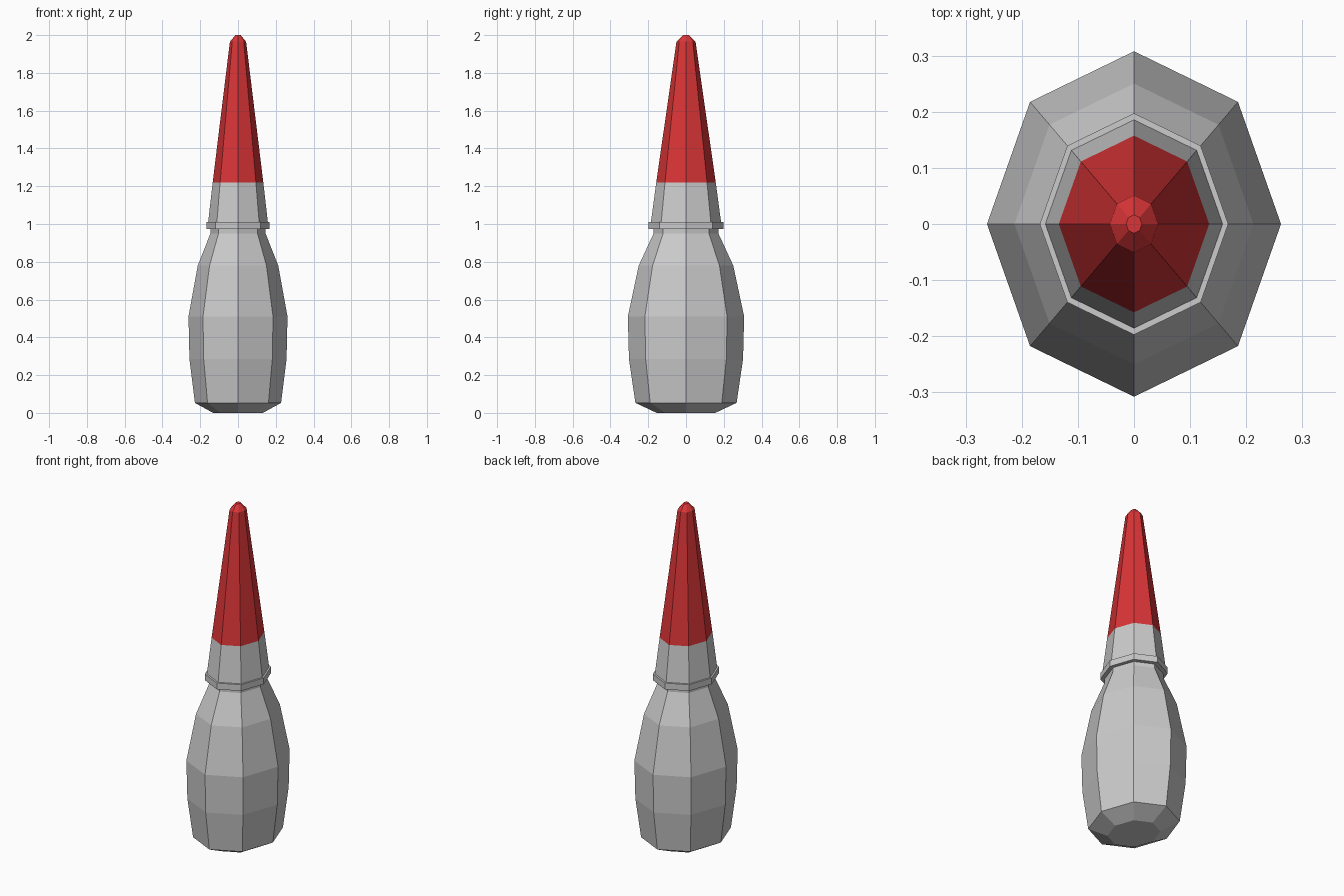
import bpy, bmesh, math

if "Cube" in bpy.data.objects:
    bpy.data.objects.remove(bpy.data.objects["Cube"])

SIDES, DEPTH = 8, 1.175   # octagonal cross-section, stretched in y


def material(name, rgb):
    m = bpy.data.materials.new(name)
    m.diffuse_color = (*rgb, 1.0)
    m.use_nodes = True
    m.node_tree.nodes["Principled BSDF"].inputs["Base Color"].default_value = m.diffuse_color
    return m


grey = material("light grey", (0.60, 0.60, 0.60))
red = material("red", (0.70, 0.035, 0.038))


def lathe(name, profile, mats, split_z=None):
    """Stack stretched octagonal rings (radius, z) and cap both ends."""
    bm = bmesh.new()
    rings = []
    for r, z in profile:
        rings.append([bm.verts.new((r * math.cos(a), r * DEPTH * math.sin(a), z))
                      for a in (2 * math.pi * i / SIDES for i in range(SIDES))])
    for lo, hi in zip(rings, rings[1:]):
        for i in range(SIDES):
            j = (i + 1) % SIDES
            bm.faces.new((lo[i], lo[j], hi[j], hi[i]))
    bm.faces.new(rings[0][::-1])
    bm.faces.new(rings[-1])
    # second colour above the split height
    if split_z is not None:
        for f in bm.faces:
            f.material_index = int(f.calc_center_median().z > split_z)
    mesh = bpy.data.meshes.new(name)
    bm.to_mesh(mesh)
    bm.free()
    for m in mats:
        mesh.materials.append(m)
    obj = bpy.data.objects.new(name, mesh)
    bpy.context.collection.objects.link(obj)
    return obj


# Bulbous lower body with a short straight neck
lathe("body", [(0.132, 0), (0.228, 0.053), (0.257, 0.285), (0.262, 0.51),
               (0.213, 0.78), (0.146, 0.95), (0.146, 0.975)], [grey])

# Thin collar ring
lathe("collar", [(0.168, 0.973), (0.168, 1.01)], [grey])

# Tapered nozzle, painted red towards the blunt tip
lathe("nozzle", [(0.158, 1.01), (0.134, 1.22), (0.043, 1.965), (0.014, 2.0)],
      [grey, red], split_z=1.22)
